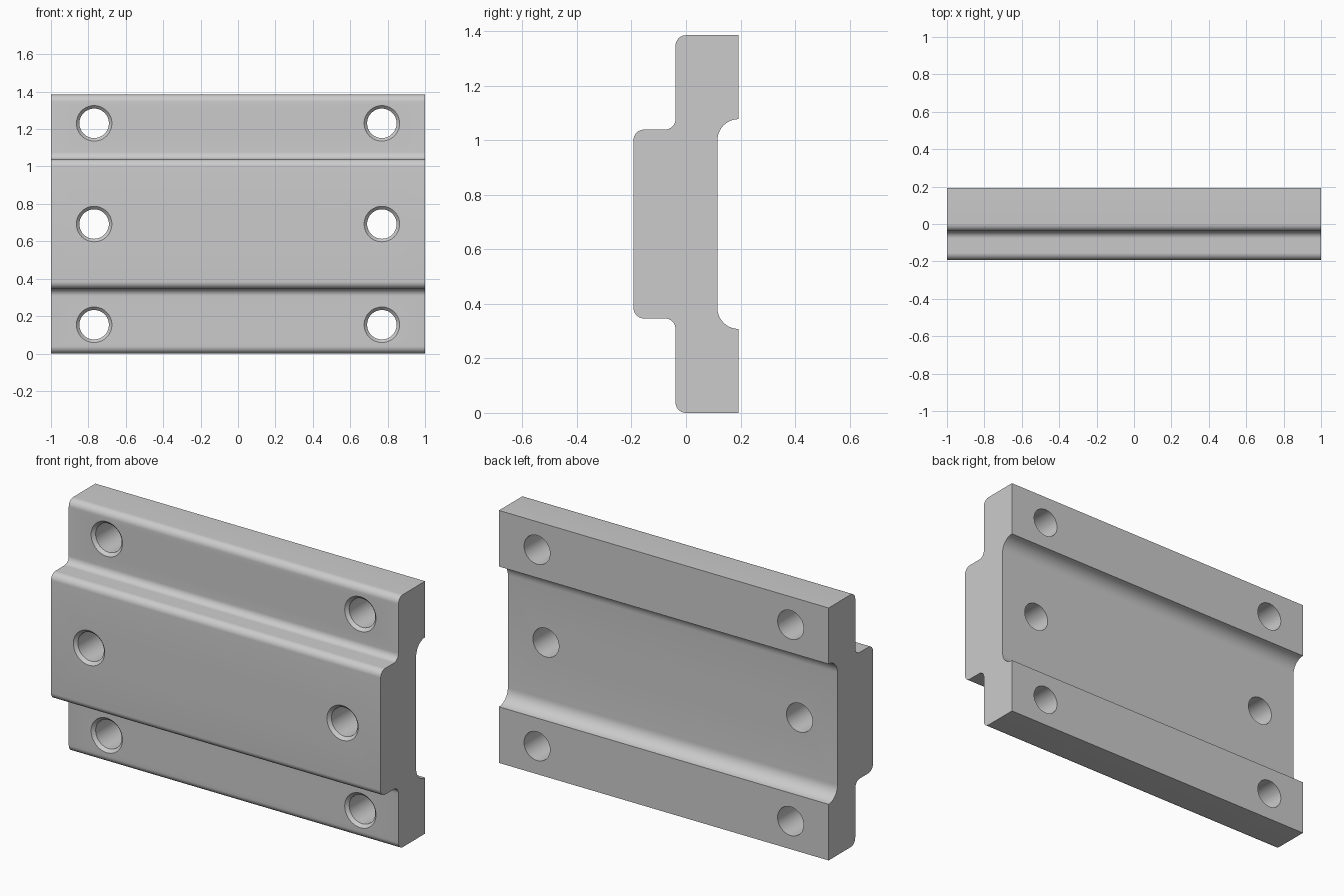
import bpy, bmesh
from math import cos, sin, pi, radians

if "Cube" in bpy.data.objects:
    bpy.data.objects.remove(bpy.data.objects["Cube"])

U = 1 / 26          # drawing unit: the plate is 52 long, 36 tall, 10 deep
MID = 18            # mirror height of the profile


def arc(cy, cz, r, a0, a1, n=10):
    return [(cy + r * cos(radians(a0 + (a1 - a0) * i / n)),
             cz + r * sin(radians(a0 + (a1 - a0) * i / n))) for i in range(n + 1)]


def make_object(name, bm):
    bmesh.ops.recalc_face_normals(bm, faces=bm.faces)
    mesh = bpy.data.meshes.new(name)
    bm.to_mesh(mesh)
    bm.free()
    ob = bpy.data.objects.new(name, mesh)
    bpy.context.collection.objects.link(ob)
    return ob


# Upper half of the cross-section (y, z), from the front step round to the back groove
upper = (arc(-4, 26, 1, 180, 90)       # raised pad edge
         + arc(-2, 28, 1, 270, 360)    # fillet into the flange
         + arc(0, 35, 1, 180, 90)      # flange edge
         + [(5, 36)]
         + arc(5, 26, 2, 90, 180))     # groove fillet
lower = [(y, 2 * MID - z) for y, z in reversed(upper)]

# Plate body
bm = bmesh.new()
face = bm.faces.new([bm.verts.new((-1, y * U, z * U)) for y, z in upper + lower])
ext = bmesh.ops.extrude_face_region(bm, geom=[face])
bmesh.ops.translate(bm, vec=(2, 0, 0),
                    verts=[v for v in ext["geom"] if isinstance(v, bmesh.types.BMVert)])
plate = make_object("mounting_plate", bm)


# Screw holes: straight bore with a chamfered front mouth
def add_hole(bm, x, z, front, bore=2.05, chamfer=0.42, n=48):
    stations = [(front - 0.5, bore + chamfer + 0.5), (front + chamfer, bore), (6, bore)]
    rings = [[bm.verts.new(((x + r * cos(2 * pi * i / n)) * U, y * U,
                            (z + r * sin(2 * pi * i / n)) * U)) for i in range(n)]
             for y, r in stations]
    for a, b in zip(rings, rings[1:]):
        for i in range(n):
            j = (i + 1) % n
            bm.faces.new((a[i], a[j], b[j], b[i]))
    bm.faces.new(rings[0])
    bm.faces.new(rings[-1])


bm = bmesh.new()
for x in (-20, 20):
    for z, front in ((4, -1), (18, -5), (32, -1)):
        add_hole(bm, x, z, front)
cutter = make_object("hole_cutter", bm)
cutter.hide_render = True

# Cut the holes, then remove the helper
bpy.context.view_layer.objects.active = plate
plate.select_set(True)
mod = plate.modifiers.new("holes", "BOOLEAN")
mod.operation = "DIFFERENCE"
mod.solver = "EXACT"
mod.object = cutter
bpy.ops.object.modifier_apply(modifier=mod.name)
bpy.data.objects.remove(cutter)

# Centre front to back and smooth the curved faces
bpy.ops.object.shade_smooth_by_angle(angle=radians(30))
